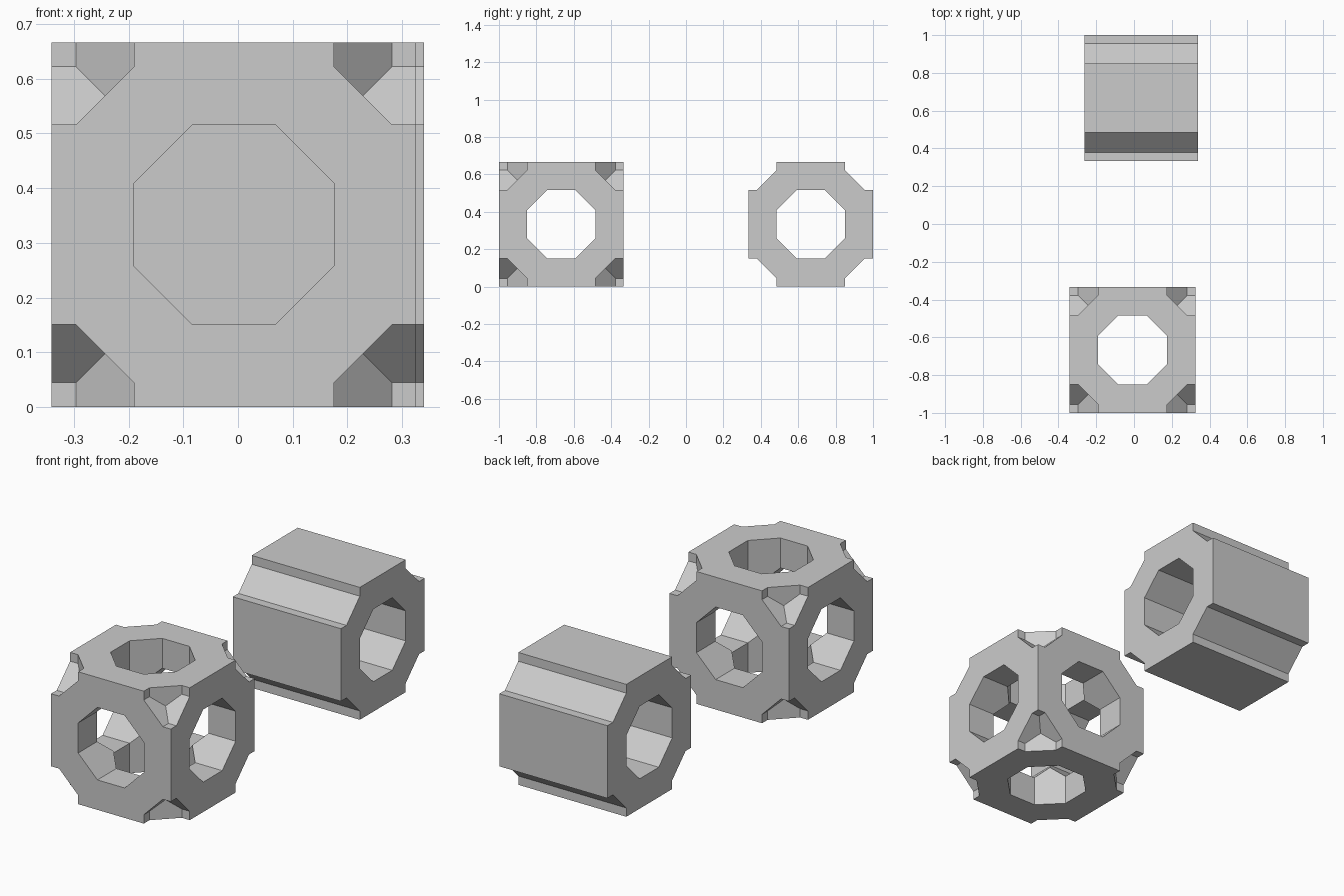
import bpy, bmesh, math
from mathutils import Matrix, Vector

if "Cube" in bpy.data.objects:
    bpy.data.objects.remove(bpy.data.objects["Cube"])

S = 1 / 3      # half side of a block
A = 0.1827     # half width of the bore, start of the corner notches
B = 0.289      # notch step position


def make_object(name, bm):
    bmesh.ops.recalc_face_normals(bm, faces=bm.faces[:])
    me = bpy.data.meshes.new(name)
    bm.to_mesh(me)
    bm.free()
    ob = bpy.data.objects.new(name, me)
    bpy.context.collection.objects.link(ob)
    return ob


def prism(name, profile, half, rot=Matrix()):
    """Extrude a closed 2D profile along z from -half to half, then rotate."""
    bm = bmesh.new()
    face = bm.faces.new([bm.verts.new((u, v, -half)) for u, v in profile])
    ext = bmesh.ops.extrude_face_region(bm, geom=[face])
    verts = [g for g in ext["geom"] if isinstance(g, bmesh.types.BMVert)]
    bmesh.ops.translate(bm, verts=verts, vec=(0, 0, 2 * half))
    bmesh.ops.transform(bm, matrix=rot, verts=bm.verts[:])
    return make_object(name, bm)


def cut(ob, cutter):
    mod = ob.modifiers.new("cut", 'BOOLEAN')
    mod.operation, mod.solver, mod.object = 'DIFFERENCE', 'EXACT', cutter
    bpy.context.view_layer.objects.active = ob
    bpy.ops.object.modifier_apply(modifier=mod.name)
    bpy.data.objects.remove(cutter)


R = A / math.cos(math.pi / 8)
octagon = [(R * math.cos(math.pi * (i + 0.5) / 4), R * math.sin(math.pi * (i + 0.5) / 4))
           for i in range(8)]
ALONG_X = Matrix.Rotation(math.pi / 2, 4, 'Y')
ALONG_Y = Matrix.Rotation(math.pi / 2, 4, 'X')

# Notched tube with a single octagonal bore along x
corner = [(S, A), (B, A), (A, B), (A, S)]
outline = []
for k in range(4):
    for u, v in corner:
        for _ in range(k):
            u, v = -v, u
        outline.append((u, v))
tube = prism("notched_tube", outline, 0.301, ALONG_X)
cut(tube, prism("tube_bore", octagon, 0.5, ALONG_X))
tube.location = (0.039, 1 - S, S)

# Cube frame: three crossing bores and eight notched corners
bm = bmesh.new()
bmesh.ops.create_cube(bm, size=2 * S)
frame = make_object("cube_frame", bm)
for axis in (Matrix(), ALONG_X, ALONG_Y):
    cut(frame, prism("frame_bore", octagon, 0.5, axis))

# Corner pocket: where the notches of all three directions overlap
bm = bmesh.new()
bmesh.ops.create_cube(bm, size=0.3, matrix=Matrix.Translation([A + 0.15] * 3))
for n in ((1, 1, 0), (1, 0, 1), (0, 1, 1)):
    res = bmesh.ops.bisect_plane(bm, geom=bm.verts[:] + bm.edges[:] + bm.faces[:],
                                 plane_co=Vector(n) * (A + B) / 2, plane_no=n,
                                 clear_inner=True, dist=1e-6)
    edges = [e for e in bm.edges if e.is_boundary]
    bmesh.ops.holes_fill(bm, edges=edges, sides=0)
for axis in range(3):
    mirror = Matrix.Scale(-1, 4, Vector([float(i == axis) for i in range(3)]))
    dup = bmesh.ops.duplicate(bm, geom=bm.verts[:] + bm.edges[:] + bm.faces[:])
    verts = [g for g in dup["geom"] if isinstance(g, bmesh.types.BMVert)]
    bmesh.ops.transform(bm, matrix=mirror, verts=verts)
cut(frame, make_object("corner_pockets", bm))
frame.location = (-0.0075, S - 1, S)
